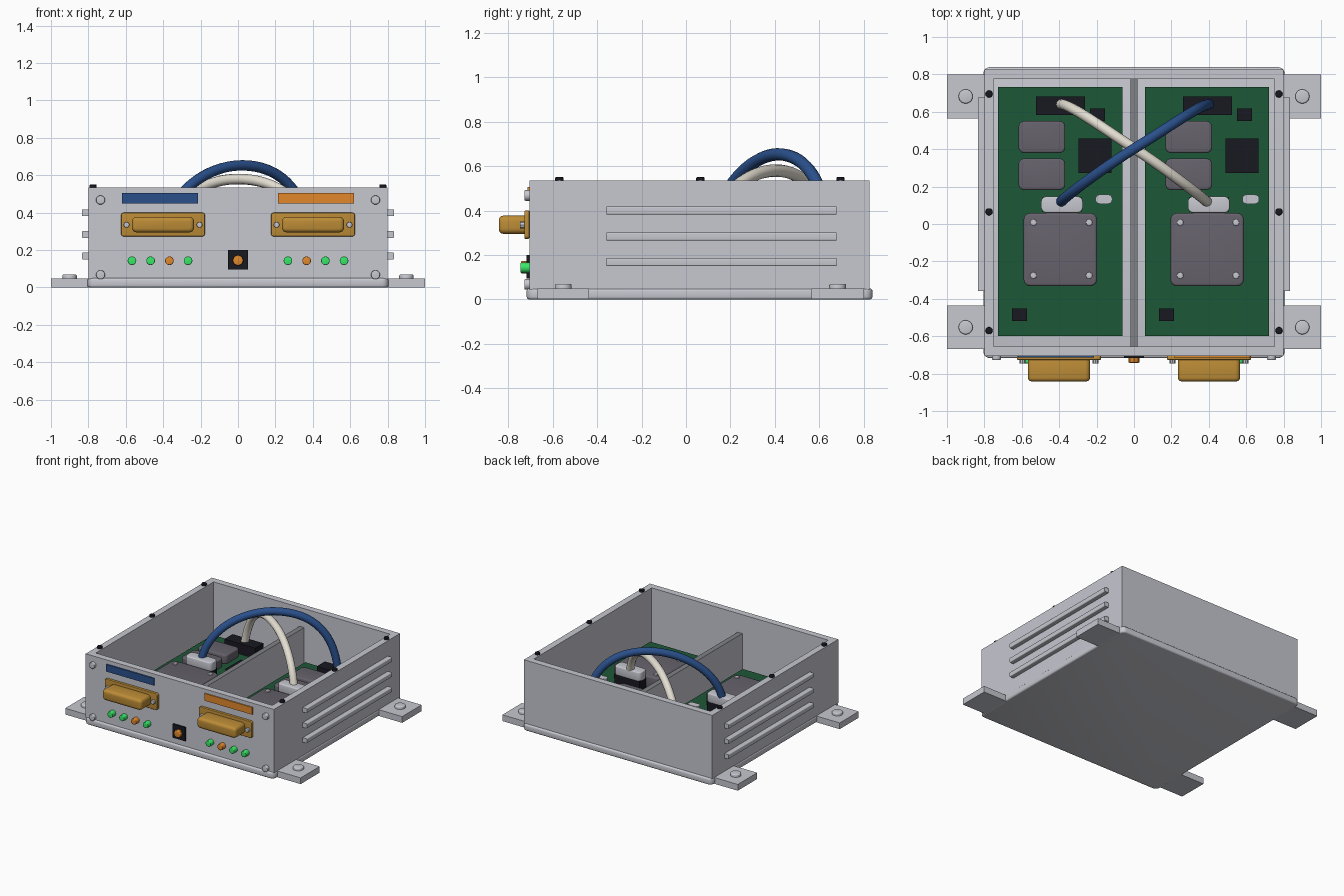
import bpy, bmesh, math
from mathutils import Vector

cube = bpy.data.objects.get("Cube")
if cube:
    bpy.data.objects.remove(cube, do_unlink=True)


def material(name, r, g, b):
    m = bpy.data.materials.new(name)
    m.use_nodes = True
    m.diffuse_color = (r, g, b, 1)
    m.node_tree.nodes["Principled BSDF"].inputs["Base Color"].default_value = (r, g, b, 1)
    return m


STEEL = material("light grey metal", .57, .578, .63)
SHADE = material("mid grey", .22, .225, .24)
BOARD = material("board green", .012, .095, .037)
GOLD = material("gold", .51, .265, .038)
BLUE = material("blue", .023, .08, .26)
ORANGE = material("orange", .76, .25, .025)
CREAM = material("cream", .78, .74, .65)
SINK = material("warm dark grey", .135, .122, .15)
BLACK = material("black", .009, .009, .015)
LED = material("lamp green", .04, .80, .14)


def finish(name, bm, mat, smooth=True):
    me = bpy.data.meshes.new(name)
    bmesh.ops.recalc_face_normals(bm, faces=bm.faces)
    bm.to_mesh(me)
    bm.free()
    me.materials.append(mat)
    ob = bpy.data.objects.new(name, me)
    bpy.context.collection.objects.link(ob)
    if smooth:
        bpy.ops.object.select_all(action='DESELECT')
        ob.select_set(True)
        bpy.context.view_layer.objects.active = ob
        bpy.ops.object.shade_smooth_by_angle(angle=math.radians(35))
    return ob


def box(name, x, y, z, mat, round_axis=None, radius=0, edge=0):
    """Box from (min, max) ranges; rounds edges along one axis, then softens the rest."""
    bm = bmesh.new()
    bmesh.ops.create_cube(bm, size=1)
    for v in bm.verts:
        v.co = Vector([r[0] + (c + .5) * (r[1] - r[0]) for c, r in zip(v.co, (x, y, z))])
    if radius:
        along = [e for e in bm.edges
                 if abs((e.verts[0].co - e.verts[1].co).normalized()[round_axis]) > .9]
        bmesh.ops.bevel(bm, geom=along, offset=radius, segments=5, profile=.5, affect='EDGES')
    if edge:
        bm.normal_update()
        sharp = [e for e in bm.edges if e.calc_face_angle(0) > 1]
        bmesh.ops.bevel(bm, geom=sharp, offset=edge, segments=3, profile=.5, affect='EDGES')
    return finish(name, bm, mat, bool(radius or edge))


def peg(name, x, y, z, r, length, mat, forward=False, sides=20):
    """Round-shouldered cylinder growing from its foot, upwards or out of the front."""
    bm = bmesh.new()
    bmesh.ops.create_cone(bm, cap_ends=True, segments=sides, radius1=r, radius2=r, depth=length)
    rims = [e for e in bm.edges if abs(e.verts[0].co.z - e.verts[1].co.z) < 1e-5
            and e.verts[0].co.z > 0]
    bmesh.ops.bevel(bm, geom=rims, offset=r * .2, segments=3, profile=.5, affect='EDGES')
    for v in bm.verts:
        a, b, c = v.co
        c += length / 2
        v.co = (x + a, y - c, z + b) if forward else (x + a, y + b, z + c)
    return finish(name, bm, mat)


# Base plate with mounting tabs and their bolts
FLOOR, TOP, FRONT, BACK = .05, .535, -.705, .825
box("base_plate", (-.805, .805), (-.717, .839), (0, FLOOR), STEEL, 2, .035, .012)
for s, side in ((-1, "right"), (1, "left")):
    for end, y0, y1 in (("front", -.668, -.437), ("back", .564, .80)):
        xs = sorted((s * .797, s))
        box(f"{end}_{side}_mounting_tab", xs, (y0, y1), (.001, FLOOR - .001), STEEL)
        peg(f"{end}_{side}_tab_bolt", s * .90, (y0 + y1) / 2, FLOOR - .004, .038, .024, STEEL)

# Open-topped wall ring
bm = bmesh.new()
bmesh.ops.create_cube(bm, size=1)
for v in bm.verts:
    v.co = (v.co.x * 1.6, FRONT + (v.co.y + .5) * (BACK - FRONT),
            FLOOR - .005 + (v.co.z + .5) * (TOP - FLOOR + .005))
bm.normal_update()
lid = max(bm.faces, key=lambda f: f.normal.z)
bottom = min(bm.faces, key=lambda f: f.normal.z)
bmesh.ops.inset_region(bm, faces=[lid], thickness=.05, use_even_offset=True)
sunk = bmesh.ops.extrude_face_region(bm, geom=[lid])["geom"]
bmesh.ops.translate(bm, vec=(0, 0, FLOOR - .005 - TOP),
                    verts=[g for g in sunk if isinstance(g, bmesh.types.BMVert)])
floor = [g for g in sunk if isinstance(g, bmesh.types.BMFace)]
bmesh.ops.delete(bm, geom=floor + [f for f in (lid, bottom) if f.is_valid], context='FACES')
finish("case_walls", bm, STEEL, False)

# Divider with a darker top edge
divider = box("divider_wall", (-.02, .02), (FRONT + .04, BACK - .04), (FLOOR, .39), STEEL)
divider.data.materials.append(SHADE)
for f in divider.data.polygons:
    f.material_index = int(f.normal.z > .9)

# Side ribs and rim screws
for s, side in ((-1, "right"), (1, "left")):
    for i, z in enumerate((.168, .283, .40)):
        box(f"{side}_rib_{i + 1}", sorted((s * .79, s * .835)), (-.357, .676),
            (z - .018, z + .018), STEEL, 1, .006)
    for i, y in enumerate((-.57, .065, .695)):
        peg(f"{side}_rim_screw_{i + 1}", s * .775, y, TOP - .005, .019, .02, BLACK)

# Two circuit boards with the same parts on each, heights measured from the board
PCB = .15
for dx, side in ((0, "right"), (.785, "left")):
    def part(name, x, y, low, high, mat, radius=0, edge=0):
        box(f"{side}_{name}", (x[0] + dx, x[1] + dx), y, (PCB + low, PCB + high),
            mat, 2, radius, edge)

    part("circuit_board", (-.727, -.062), (-.60, .733), -.025, 0, BOARD)
    for x in (-.68, -.11):
        for y in (-.55, .69):
            peg(f"{side}_standoff", x + dx, y, FLOOR, .025, PCB - .025 - FLOOR, STEEL)
    part("large_heat_block", (-.59, -.198), (-.332, .058), 0, .105, SINK, .035, .012)
    part("upper_heat_block", (-.617, -.368), (.38, .55), 0, .07, SINK, .03, .01)
    part("lower_heat_block", (-.617, -.368), (.182, .35), 0, .07, SINK, .03, .01)
    part("main_chip", (-.297, -.12), (.273, .457), 0, .03, BLACK)
    part("back_chip", (-.235, -.155), (.55, .617), 0, .025, BLACK)
    part("front_chip", (-.652, -.572), (-.518, -.453), 0, .025, BLACK)
    part("cable_header", (-.524, -.262), (.583, .682), 0, .08, BLACK)
    part("crystal", (-.206, -.116), (.108, .157), 0, .035, STEEL, .022)
    part("plug_socket", (-.492, -.278), (.066, .143), 0, .095, BLACK)
    part("cable_plug", (-.497, -.273), (.06, .147), .09, .16, STEEL, .03, .008)
    for x in (-.538, -.24):
        for y in (-.275, .008):
            peg(f"{side}_heat_block_screw", x + dx, y, PCB + .102, .018, .012, STEEL, sides=8)


# Arched cables crossing over the divider: (point, handle before, handle after)
def cable(name, knots, mat):
    cu = bpy.data.curves.new(name, 'CURVE')
    cu.dimensions = '3D'
    cu.bevel_depth = .028
    cu.bevel_resolution = 4
    cu.resolution_u = 20
    cu.use_fill_caps = True
    sp = cu.splines.new('BEZIER')
    sp.bezier_points.add(len(knots) - 1)
    for p, (co, before, after) in zip(sp.bezier_points, knots):
        p.handle_left_type = p.handle_right_type = 'FREE'
        p.co = Vector(co)
        p.handle_left = p.co + Vector(before)
        p.handle_right = p.co + Vector(after)
    cu.materials.append(mat)
    bpy.context.collection.objects.link(bpy.data.objects.new(name, cu))


cable("blue_cable", (
    ((-.39, .12, .30), (0, 0, 0), (.04, .04, .23)),
    ((.02, .415, .653), (-.17, -.105, 0), (.17, .105, 0)),
    ((.40, .64, .22), (-.04, 0, .34), (0, 0, 0))), BLUE)
cable("cream_cable", (
    ((-.39, .64, .22), (0, 0, 0), (.05, 0, .27)),
    ((0, .405, .58), (-.17, .11, 0), (.17, -.11, 0)),
    ((.39, .12, .30), (-.05, .04, .20), (0, 0, 0))), CREAM)

# Front panel: ports, marker strips, lamps, bolts
for s, side, strip in ((-1, "right", BLUE), (1, "left", ORANGE)):
    c = s * .401
    box(f"{side}_marker_strip", (s * .417 - .203, s * .417 + .203),
        (FRONT - .009, FRONT), (.45, .505), strip)
    box(f"{side}_port_flange", (c - .224, c + .224), (FRONT - .022, FRONT),
        (.273, .40), GOLD, 1, .015, .004)
    box(f"{side}_port_shell", (c - .166, c + .166), (-.842, FRONT),
        (.295, .377), GOLD, 1, .025, .02)
    for d in (-.195, .195):
        peg(f"{side}_port_screw", c + d, FRONT - .02, .335, .016, .022, STEEL, True, 8)
    for z in (.068, .468):
        peg(f"{side}_panel_bolt", s * .735, FRONT, z, .024, .022, STEEL, True)
    for i, x in enumerate((.267, .367, .467, .567)):
        peg(f"{side}_lamp_{i + 1}", s * x, FRONT, .143, .023, .04,
            ORANGE if i == 1 else LED, True)
box("button_plate", (-.053, .053), (FRONT - .012, FRONT), (.095, .20), BLACK)
peg("push_button", 0, FRONT - .01, .145, .029, .027, ORANGE, True, 8)
